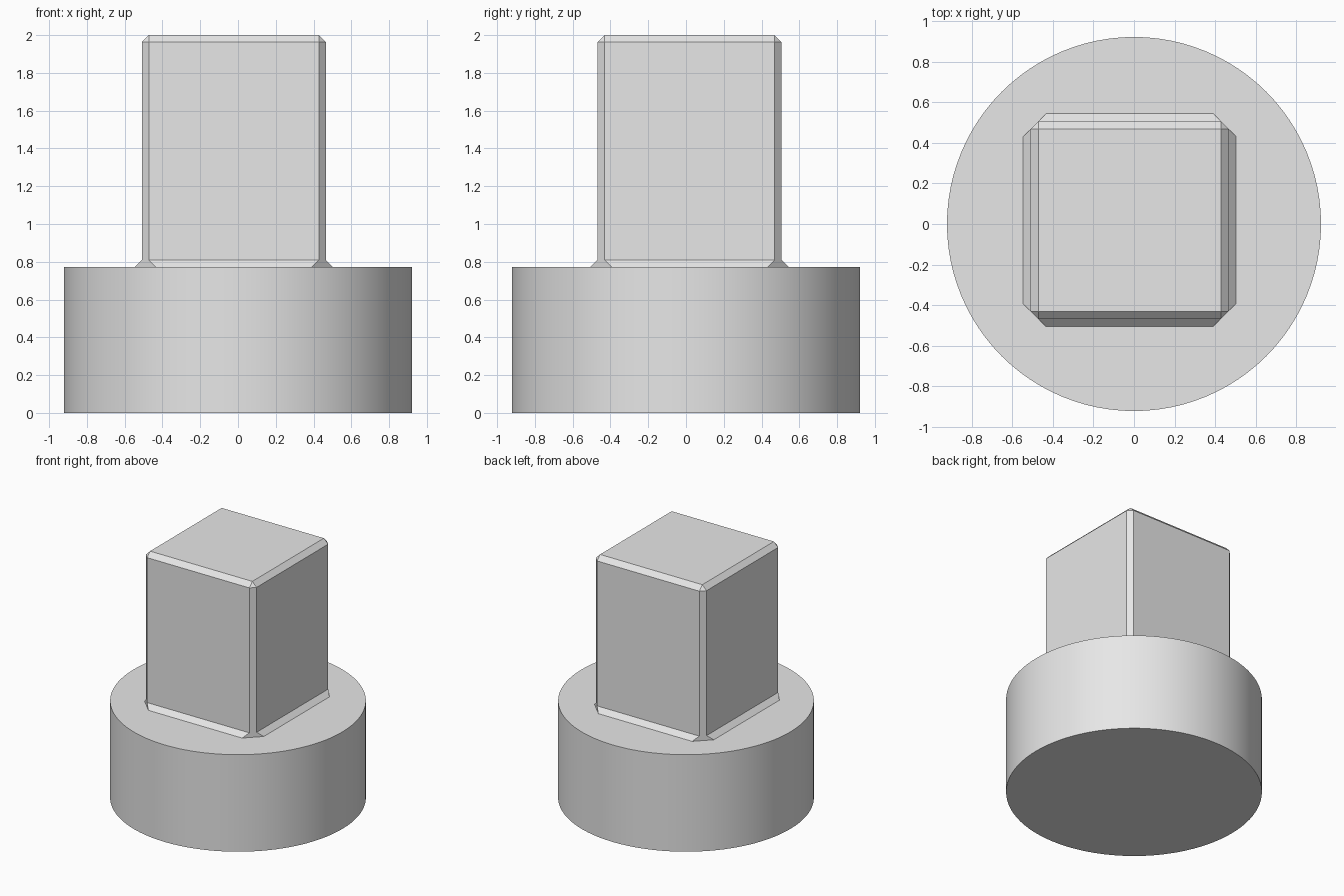
import bpy, bmesh

if "Cube" in bpy.data.objects:
    bpy.data.objects.remove(bpy.data.objects["Cube"], do_unlink=True)

grey = bpy.data.materials.new("light_grey")
grey.use_nodes = True
colour = (0.8, 0.8, 0.8, 1)
grey.diffuse_color = colour
grey.node_tree.nodes["Principled BSDF"].inputs["Base Color"].default_value = colour

BASE_TOP = 0.772
CHAMFER = 0.0375
HALF = 0.4875

# Round base
bpy.ops.mesh.primitive_cylinder_add(vertices=96, radius=0.922, depth=BASE_TOP,
                                    location=(0, 0, BASE_TOP / 2))
base = bpy.context.object
base.name = "round_base"
base.data.name = "round_base"
base.data.materials.append(grey)
bpy.ops.object.shade_smooth_by_angle()


# Square post with chamfered edges and a flared foot
def ring(bm, out, side, z):
    """Square outline with cut corners."""
    corners = [(out, -side), (out, side), (side, out), (-side, out),
               (-out, side), (-out, -side), (-side, -out), (side, -out)]
    return [bm.verts.new((x, y, z)) for x, y in corners]


inner = HALF - CHAMFER
bm = bmesh.new()
rings = [ring(bm, HALF + CHAMFER, inner - CHAMFER, BASE_TOP),
         ring(bm, HALF, inner, BASE_TOP + CHAMFER),
         ring(bm, HALF, inner, 2 - CHAMFER),
         ring(bm, inner, inner, 2)]
for low, high in zip(rings, rings[1:]):
    for i in range(8):
        j = (i + 1) % 8
        bm.faces.new((low[i], low[j], high[j], high[i]))
bm.faces.new(rings[0][::-1])
bm.faces.new(rings[-1])
bmesh.ops.remove_doubles(bm, verts=bm.verts, dist=0.0001)
bmesh.ops.recalc_face_normals(bm, faces=bm.faces)

mesh = bpy.data.meshes.new("square_post")
bm.to_mesh(mesh)
bm.free()
mesh.materials.append(grey)
post = bpy.data.objects.new("square_post", mesh)
post.location = (-0.022, 0.019, 0)
bpy.context.collection.objects.link(post)
